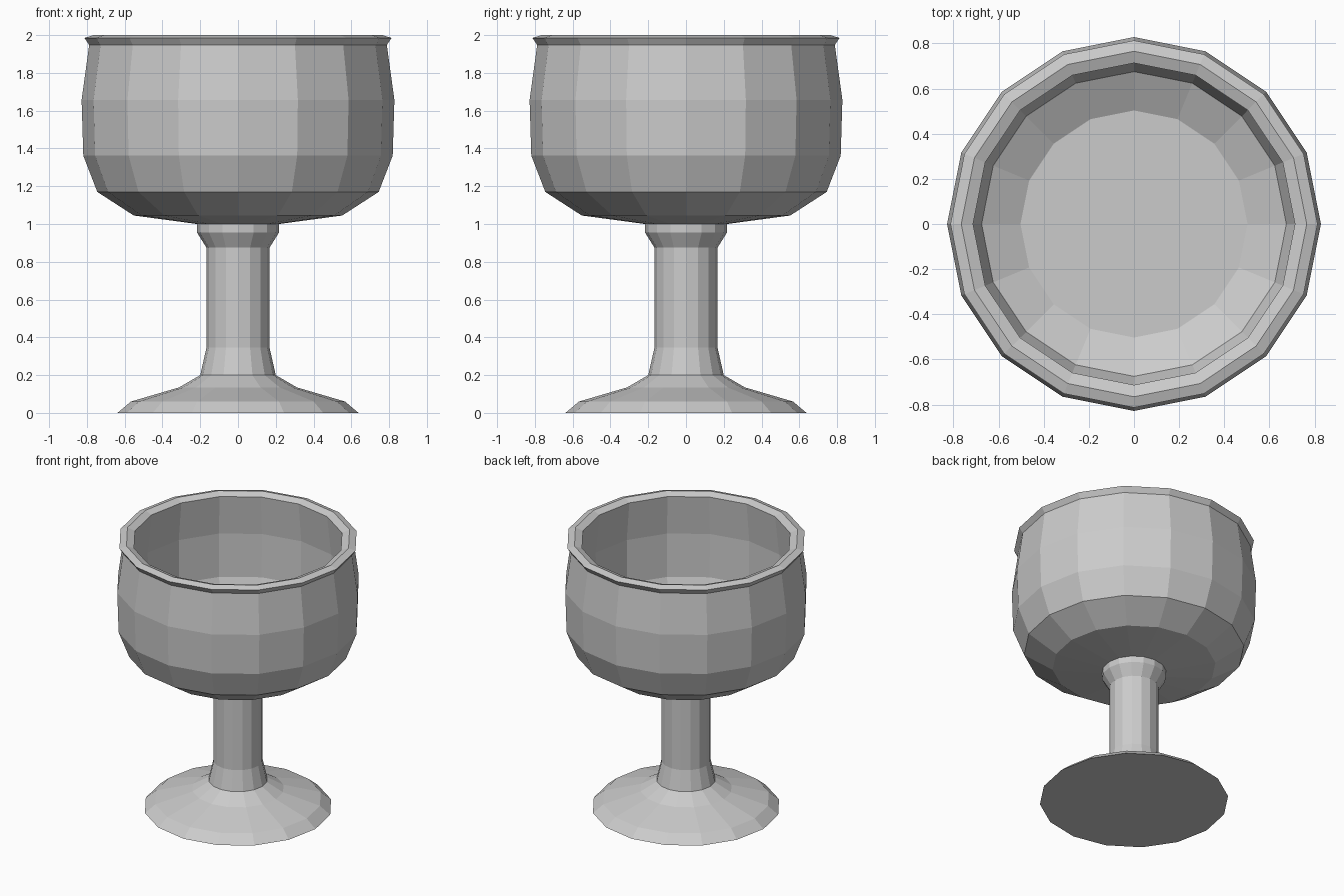
import bpy, bmesh
from math import cos, sin, tau

if "Cube" in bpy.data.objects:
    bpy.data.objects.remove(bpy.data.objects["Cube"])

SIDES = 16


def lathe(name, profile, cap_start=False, cap_end=False):
    """Revolve a (radius, height) profile around z with flat facets."""
    bm = bmesh.new()
    rings = [[bm.verts.new((r * cos(tau * i / SIDES), r * sin(tau * i / SIDES), z))
              for i in range(SIDES)] for r, z in profile]
    for low, high in zip(rings, rings[1:]):
        for i in range(SIDES):
            j = (i + 1) % SIDES
            bm.faces.new((low[i], low[j], high[j], high[i]))
    if cap_start:
        bm.faces.new(rings[0][::-1])
    if cap_end:
        bm.faces.new(rings[-1])
    mesh = bpy.data.meshes.new(name)
    bm.to_mesh(mesh)
    bm.free()
    obj = bpy.data.objects.new(name, mesh)
    bpy.context.collection.objects.link(obj)
    return obj


# Spreading foot, closed underneath
lathe("foot", [(0.638, 0), (0.567, 0.06), (0.312, 0.135), (0.2, 0.2)], cap_start=True)

# Stem with flared bottom and collar under the bowl
lathe("stem", [(0.2, 0.2), (0.167, 0.345), (0.167, 0.875), (0.217, 0.955), (0.217, 1.0)])

# Bowl: outside wall, rim, then inside wall down to the flat floor
lathe("bowl", [
    (0.217, 1.0), (0.552, 1.045), (0.745, 1.17), (0.819, 1.362), (0.828, 1.657),
    (0.788, 1.947), (0.813, 1.985), (0.765, 2.0),
    (0.713, 1.98), (0.745, 1.69), (0.738, 1.37), (0.675, 1.20), (0.503, 1.11),
], cap_end=True)
